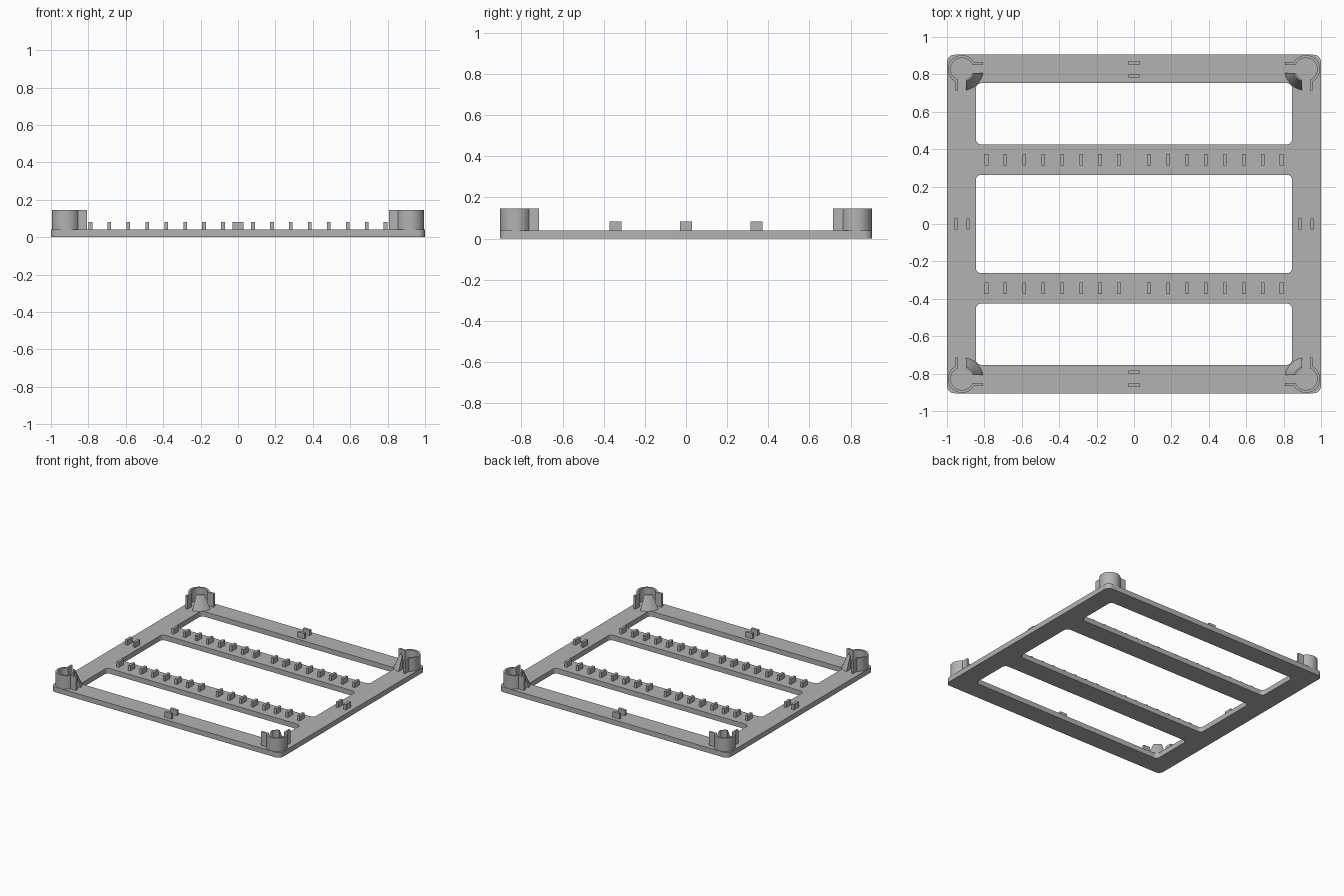
import bpy, bmesh
from math import sin, cos, asin, radians, degrees

cube = bpy.data.objects.get("Cube")
if cube:
    bpy.data.objects.remove(cube, do_unlink=True)

grey = bpy.data.materials.new("plain grey")
grey.use_nodes = True
colour = (0.45, 0.45, 0.45, 1)
grey.diffuse_color = colour
grey.node_tree.nodes["Principled BSDF"].inputs["Base Color"].default_value = colour

HX, HY = 1.0, 0.905      # half size of the frame
BASE = 0.04              # thickness of the frame
SINK = 0.035             # raised parts start just inside it


def add_object(name, mesh):
    obj = bpy.data.objects.new(name, mesh)
    bpy.context.collection.objects.link(obj)
    mesh.materials.clear()
    mesh.materials.append(grey)
    bpy.ops.object.select_all(action="DESELECT")
    obj.select_set(True)
    bpy.context.view_layer.objects.active = obj
    bpy.ops.object.shade_smooth_by_angle(angle=radians(30))
    return obj


def arc(r, start, end, steps, cx=0, cy=0):
    angles = [radians(start + (end - start) * i / steps) for i in range(steps + 1)]
    return [(cx + r * cos(a), cy + r * sin(a)) for a in angles]


def rounded_rect(x0, x1, y0, y1, r):
    corners = [(x1 - r, y1 - r), (x0 + r, y1 - r), (x0 + r, y0 + r), (x1 - r, y0 + r)]
    return [p for i, (x, y) in enumerate(corners)
            for p in arc(r, 90 * i, 90 * i + 90, 8, x, y)]


def loft(name, bottom, top, z0, z1):
    """Solid between two outlines with equal point counts."""
    bm = bmesh.new()
    low = [bm.verts.new((x, y, z0)) for x, y in bottom]
    high = [bm.verts.new((x, y, z1)) for x, y in top]
    bm.faces.new(low[::-1])
    bm.faces.new(high)
    for i in range(len(low)):
        j = (i + 1) % len(low)
        bm.faces.new((low[i], low[j], high[j], high[i]))
    bmesh.ops.recalc_face_normals(bm, faces=bm.faces)
    mesh = bpy.data.meshes.new(name)
    bm.to_mesh(mesh)
    bm.free()
    return add_object(name, mesh)


def peg(name, x, y, w, d):
    outline = [(x - w/2, y - d/2), (x + w/2, y - d/2), (x + w/2, y + d/2), (x - w/2, y + d/2)]
    return loft(name, outline, outline, SINK, 0.082)


# Flat frame with three rounded openings
curve = bpy.data.curves.new("frame_outline", "CURVE")
curve.dimensions = "2D"
curve.fill_mode = "BOTH"
curve.extrude = BASE / 2
outlines = [rounded_rect(-HX, HX, -HY, HY, 0.04)]
for y0, y1 in ((0.425, 0.753), (-0.263, 0.263), (-0.753, -0.425)):
    outlines.append(rounded_rect(-0.846, 0.846, y0, y1, 0.03))
for points in outlines:
    spline = curve.splines.new("POLY")
    spline.points.add(len(points) - 1)
    for p, (x, y) in zip(spline.points, points):
        p.co = (x, y, 0, 1)
    spline.use_cyclic_u = True
helper = bpy.data.objects.new("frame_helper", curve)
bpy.context.collection.objects.link(helper)
bpy.context.view_layer.update()
mesh = bpy.data.meshes.new_from_object(
    helper.evaluated_get(bpy.context.evaluated_depsgraph_get()))
bpy.data.objects.remove(helper, do_unlink=True)
bm = bmesh.new()
bm.from_mesh(mesh)
bmesh.ops.remove_doubles(bm, verts=bm.verts, dist=0.0001)
bmesh.ops.translate(bm, verts=bm.verts, vec=(0, 0, BASE / 2))
bmesh.ops.recalc_face_normals(bm, faces=bm.faces)
bm.to_mesh(mesh)
bm.free()
add_object("frame", mesh)

# Corner clip: open ring with two arms reaching along the frame
R_OUT, R_IN, REACH = 0.075, 0.06, 0.113
A_OUT, A_IN = 0.038, 0.022
out_a = degrees(asin(A_OUT / R_OUT))
in_a = degrees(asin(A_IN / R_IN))
clip = ([(-REACH, A_OUT)] + arc(R_OUT, 180 - out_a, out_a - 90, 32)
        + [(A_OUT, -REACH), (A_IN, -REACH)]
        + arc(R_IN, in_a - 90, 180 - in_a, 32) + [(-REACH, A_IN)])


# Flared support: wedge widening toward the frame, inside the ring opening
def wedge(r_inner, r_outer):
    a, b = (degrees(asin(0.021 / r)) for r in (r_inner, r_outer))
    return arc(r_outer, 180 + b, 270 - b, 12) + arc(r_inner, 270 - a, 180 + a, 12)


for sx, side in ((-1, "right"), (1, "left")):
    for sy, end in ((-1, "front"), (1, "back")):
        def place(points):
            return [(sx * (0.92 + x), sy * (0.828 + y)) for x, y in points]
        loft(f"corner_clip_{end}_{side}", place(clip), place(clip), SINK, 0.146)
        loft(f"corner_flare_{end}_{side}", place(wedge(R_IN, 0.115)),
             place(wedge(R_IN, 0.068)), BASE - 0.001, 0.146)

# Rows of pegs on the two cross bars
for s, bar in ((-1, "front"), (1, "back")):
    for sx, side in ((-1, "right"), (1, "left")):
        for i in range(8):
            peg(f"{bar}_bar_peg_{side}_{i + 1}", sx * (0.08 + 0.1013 * i), s * 0.343, 0.02, 0.06)

# Pairs of pegs at the middle of each outer edge
for s, end, side in ((-1, "front", "right"), (1, "back", "left")):
    for name, dx, dy in (("inner", 0.886, 0.793), ("outer", 0.953, 0.861)):
        peg(f"{end}_edge_peg_{name}", 0, s * dy, 0.06, 0.02)
        peg(f"{side}_edge_peg_{name}", s * dx, 0, 0.02, 0.06)
